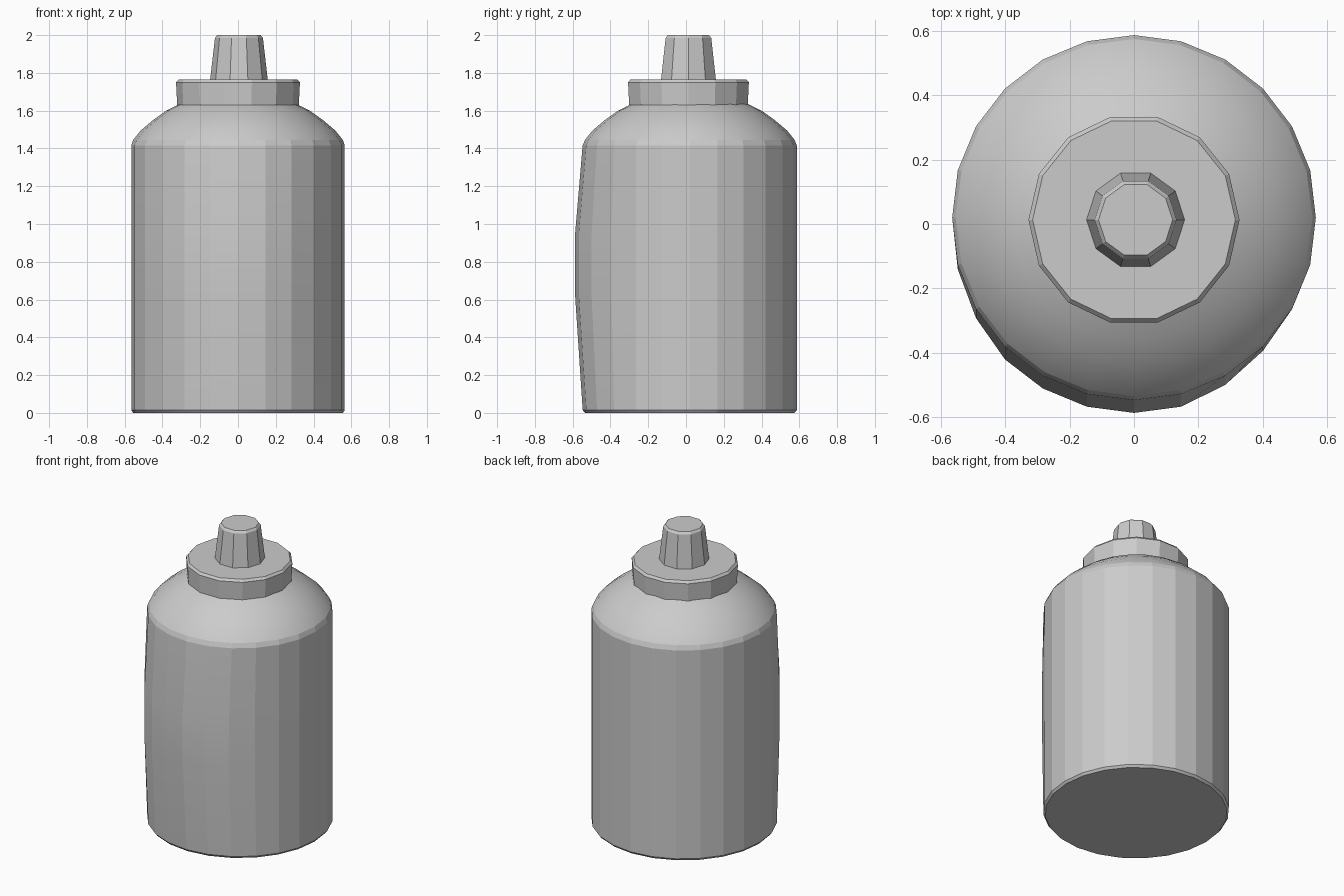
import bpy, bmesh, math

cube = bpy.data.objects.get("Cube")
if cube:
    bpy.data.objects.remove(cube, do_unlink=True)

# Single plain grey
grey = bpy.data.materials.new("plain_grey")
grey.use_nodes = True
grey.diffuse_color = (0.6, 0.6, 0.6, 1)
grey.node_tree.nodes["Principled BSDF"].inputs["Base Color"].default_value = (0.6, 0.6, 0.6, 1)


def lathe(name, profile, sides, turn, centre, smooth_angle, shape=None):
    """Closed solid of revolution from (radius, height) points."""
    bm = bmesh.new()
    rings = []
    for r, z in profile:
        ring = []
        for i in range(sides):
            a = 2 * math.pi * (i + turn) / sides
            x, y = r * math.cos(a) + centre[0], r * math.sin(a) + centre[1]
            if shape:
                x, y = shape(x, y, z)
            ring.append(bm.verts.new((x, y, z)))
        rings.append(ring)
    for low, high in zip(rings, rings[1:]):
        for i in range(sides):
            j = (i + 1) % sides
            bm.faces.new((low[i], low[j], high[j], high[i]))
    bm.faces.new(rings[0][::-1])
    bm.faces.new(rings[-1])
    mesh = bpy.data.meshes.new(name)
    bm.to_mesh(mesh)
    bm.free()
    mesh.materials.append(grey)
    obj = bpy.data.objects.new(name, mesh)
    bpy.context.collection.objects.link(obj)
    bpy.ops.object.select_all(action="DESELECT")
    obj.select_set(True)
    bpy.context.view_layer.objects.active = obj
    bpy.ops.object.shade_smooth_by_angle(angle=math.radians(smooth_angle))
    return obj


def front_bulge(x, y, z):
    """Swell the front of the body at mid height, a little more to its right."""
    if y < 0 and z < 1.42:
        rise = min(1, max(0, z - 0.015) / 0.6, (1.42 - z) / 0.47)
        side = min(1, max(0, (0.6 + x) / 0.15), max(0, (0.5 - x) / 0.3))
        y -= 0.04 * rise * side
    return max(-0.565, min(0.565, x)), y


# Bottle body with rounded shoulder
lathe("bottle_body",
      [(0.555, 0), (0.567, 0.015), (0.567, 0.62), (0.567, 0.95), (0.567, 1.415),
       (0.555, 1.445), (0.515, 1.495), (0.45, 1.55), (0.38, 1.6), (0.3, 1.64)],
      24, 0, (0, 0.02), 12, front_bulge)

# Collar cap
lathe("collar_cap", [(0.322, 1.63), (0.328, 1.75), (0.315, 1.765)],
      14, 0, (0, 0.013), 10)

# Tapered nozzle
lathe("nozzle", [(0.153, 1.76), (0.127, 1.985), (0.115, 2.0)],
      10, 0, (0.005, 0.013), 10)
